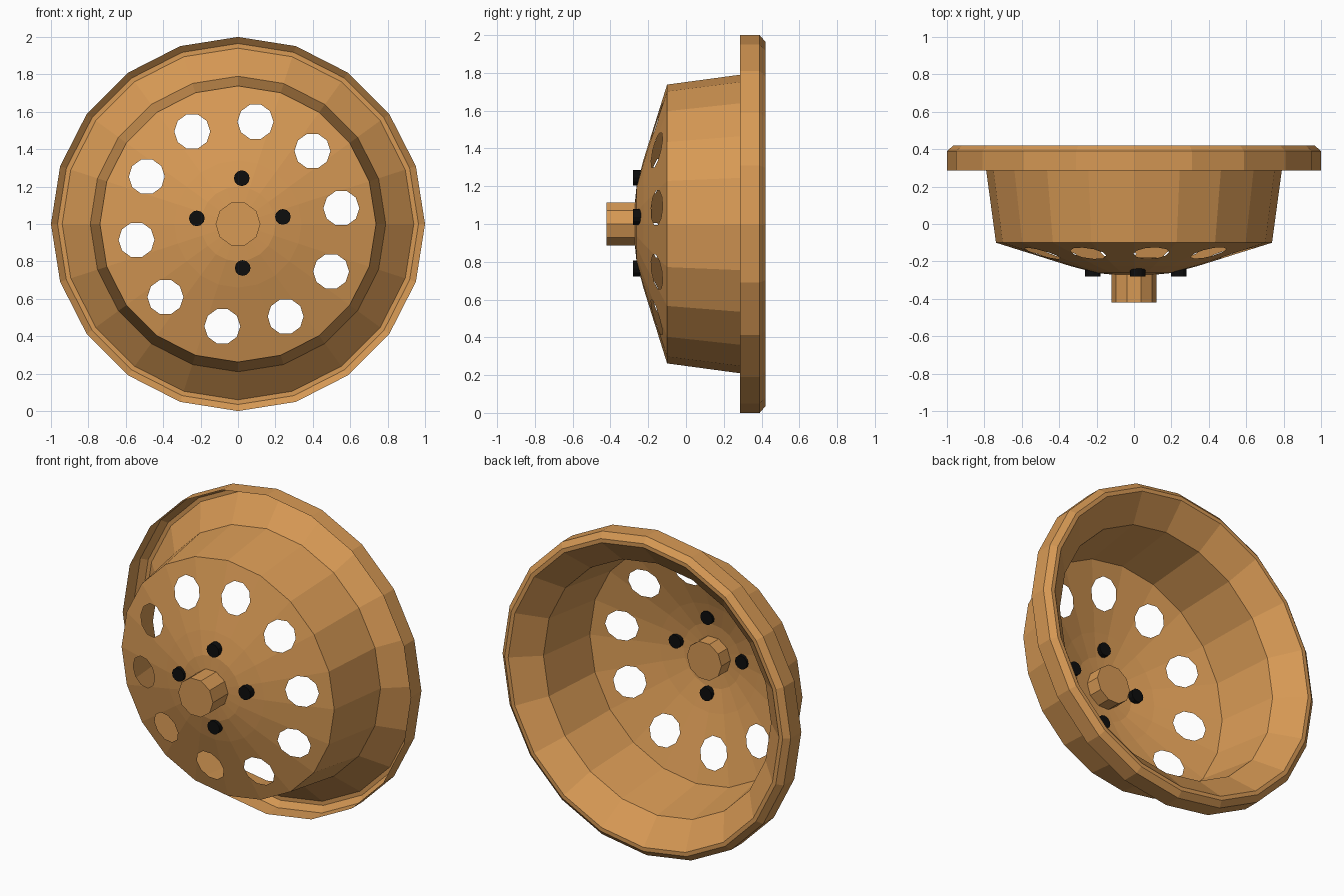
import bpy, bmesh, math
from mathutils import Matrix, Vector

if "Cube" in bpy.data.objects:
    bpy.data.objects.remove(bpy.data.objects["Cube"])

SIDES = 20
CENTRE_Z = 1.0


def material(name, colour):
    m = bpy.data.materials.new(name)
    m.use_nodes = True
    m.diffuse_color = colour
    m.node_tree.nodes["Principled BSDF"].inputs["Base Color"].default_value = colour
    return m


ORANGE = material("warm orange", (0.68, 0.32, 0.09, 1))
BLACK = material("black", (0.004, 0.004, 0.004, 1))


def make_object(name, bm, mat):
    mesh = bpy.data.meshes.new(name)
    bm.to_mesh(mesh)
    bm.free()
    mesh.materials.append(mat)
    ob = bpy.data.objects.new(name, mesh)
    bpy.context.collection.objects.link(ob)
    return ob


def lathe(profile, cap_ends=False):
    """Spin (radius, y) points around the wheel axis."""
    bm = bmesh.new()
    rings = []
    for r, y in profile:
        angles = [2 * math.pi * i / SIDES for i in range(SIDES)]
        rings.append([bm.verts.new((r * math.cos(a), y, CENTRE_Z + r * math.sin(a)))
                      for a in angles])
    for a, b in zip(rings, rings[1:]):
        for i in range(SIDES):
            j = (i + 1) % SIDES
            bm.faces.new((a[i], a[j], b[j], b[i]))
    if cap_ends:
        bm.faces.new(rings[0])
        bm.faces.new(rings[-1])
    bmesh.ops.recalc_face_normals(bm, faces=bm.faces)
    return bm


def add_cylinder(bm, x, z, radius, front, back, sides):
    """Add a closed cylinder lying along y."""
    place = Matrix.Translation((x, (front + back) / 2, z)) @ Matrix.Rotation(math.pi / 2, 4, "X")
    made = bmesh.ops.create_cone(bm, cap_ends=True, segments=sides, radius1=radius,
                                 radius2=radius, depth=back - front)
    # Start the polygon with a corner on the x axis
    first = made["verts"][0].co
    turn = Matrix.Rotation(-math.atan2(first.y, first.x), 4, "Z")
    bmesh.ops.transform(bm, matrix=place @ turn, verts=made["verts"])


# Drum wall, flare and folded rim as one thin sheet
make_object("drum_and_rim", lathe([(0.738, -0.10), (0.79, 0.285), (0.94, 0.42),
                                   (0.965, 0.42), (1.0, 0.39), (1.0, 0.285)]), ORANGE)

# Domed front plate, built solid so the vent holes cut cleanly
plate = make_object("front_plate", lathe([(0.05, -0.277), (0.2, -0.262), (0.34, -0.225),
                                          (0.738, -0.10), (0.738, 0.0)], True), ORANGE)
bm = bmesh.new()
for i in range(10):
    a = math.radians(8.8 + 36 * i)
    add_cylinder(bm, 0.005 + 0.554 * math.cos(a), CENTRE_Z + 0.554 * math.sin(a),
                 0.096, -0.6, 0.3, 10)
cutter = make_object("vent_cutter", bm, ORANGE)
cutter.hide_render = True
cut = plate.modifiers.new("vents", "BOOLEAN")
cut.operation = "DIFFERENCE"
cut.solver = "EXACT"
cut.object = cutter
bpy.context.view_layer.objects.active = plate
bpy.ops.object.modifier_apply(modifier="vents")
bpy.data.objects.remove(cutter)

# Keep only the front sheet of the plate
bm = bmesh.new()
bm.from_mesh(plate.data)
bmesh.ops.delete(bm, geom=[f for f in bm.faces if f.normal.y > -0.5], context="FACES")
bm.to_mesh(plate.data)
bm.free()

# Axle hub through the middle
bm = bmesh.new()
add_cylinder(bm, 0, CENTRE_Z, 0.12, -0.42, -0.18, 10)
make_object("hub", bm, ORANGE)

# Four bolts around the hub
for name, x, z in (("top_bolt", 0.02, 1.245), ("bottom_bolt", 0.025, 0.765),
                   ("right_bolt", -0.22, 1.03), ("left_bolt", 0.24, 1.038)):
    bm = bmesh.new()
    add_cylinder(bm, x, z, 0.042, -0.28, -0.23, 12)
    make_object(name, bm, BLACK)
